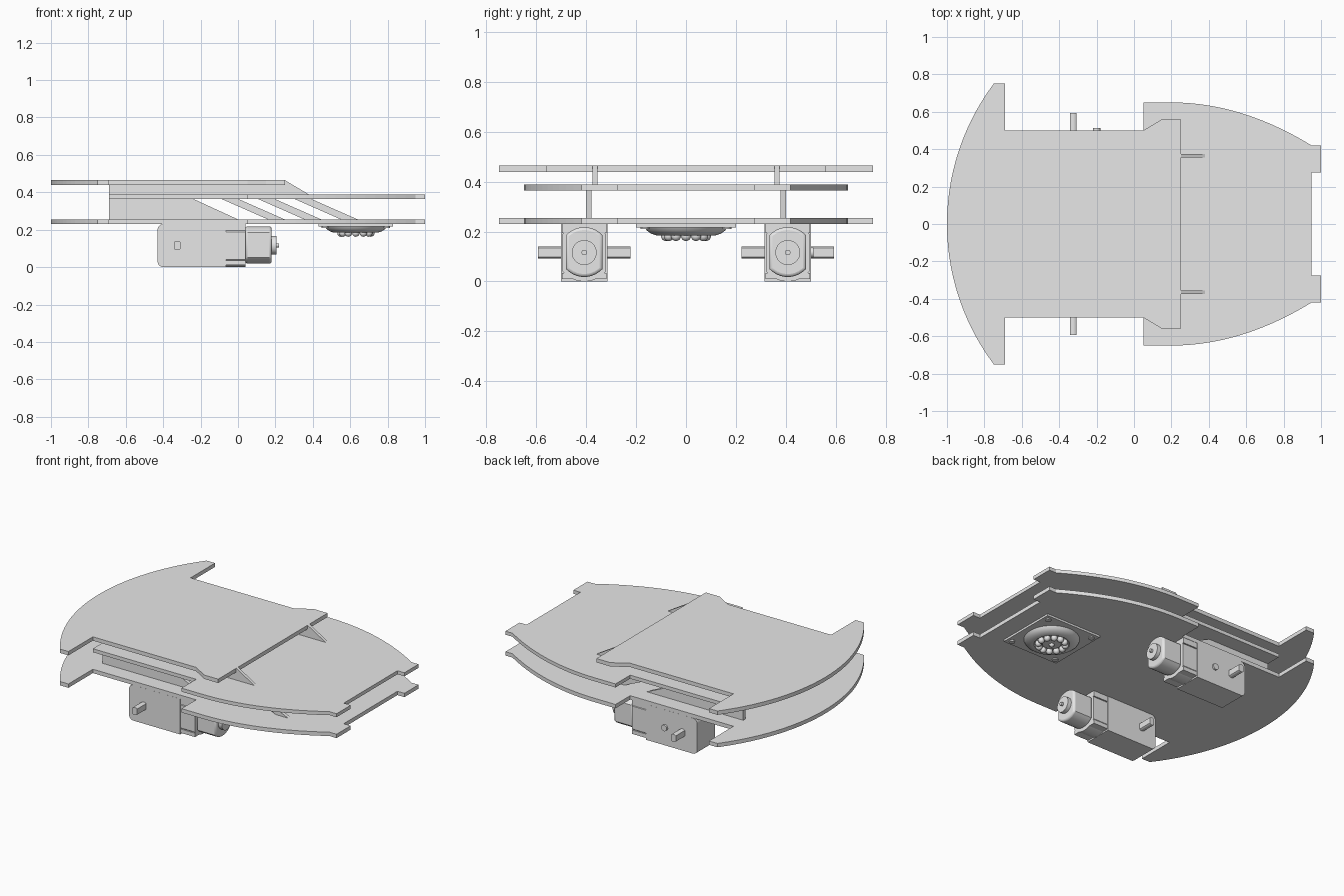
import bpy, bmesh, math
from mathutils import Matrix, Vector

cube = bpy.data.objects.get("Cube")
if cube:
    bpy.data.objects.remove(cube, do_unlink=True)

grey = bpy.data.materials.new("plain grey")
grey.use_nodes = True
COLOUR = (0.8, 0.8, 0.8, 1)
grey.diffuse_color = COLOUR
grey.node_tree.nodes["Principled BSDF"].inputs["Base Color"].default_value = COLOUR


def finish(name, bm, smooth=False, bevel=0):
    bmesh.ops.recalc_face_normals(bm, faces=bm.faces[:])
    mesh = bpy.data.meshes.new(name)
    bm.to_mesh(mesh)
    bm.free()
    mesh.materials.append(grey)
    if smooth:
        mesh.shade_smooth()
        mesh.set_sharp_from_angle(angle=math.radians(35))
    obj = bpy.data.objects.new(name, mesh)
    bpy.context.collection.objects.link(obj)
    if bevel:
        mod = obj.modifiers.new("rounded edge", "BEVEL")
        mod.width = bevel
        mod.segments = 3
        mod.limit_method = "ANGLE"
        mod.angle_limit = math.radians(50)
    return obj


def prism(name, outline, axis, start, end, **kw):
    """Extrude a flat outline along x (yz outline), y (xz) or z (xy)."""
    place = {"x": lambda a, b: (start, a, b),
             "y": lambda a, b: (a, start, b),
             "z": lambda a, b: (a, b, start)}[axis]
    bm = bmesh.new()
    face = bm.faces.new([bm.verts.new(place(a, b)) for a, b in outline])
    move = Vector([end - start if c == axis else 0 for c in "xyz"])
    out = bmesh.ops.extrude_face_region(bm, geom=[face])
    bmesh.ops.translate(bm, vec=move,
                        verts=[v for v in out["geom"] if isinstance(v, bmesh.types.BMVert)])
    return finish(name, bm, **kw)


def circle(cx, cy, r, n=24, half_width=9):
    """Circle with its first coordinate clipped flat at half_width."""
    pts = []
    for i in range(n):
        t = 2 * math.pi * (i + 0.5) / n
        x = max(-half_width, min(half_width, r * math.cos(t)))
        y = r * math.sin(t)
        if abs(r * math.cos(t)) > half_width:
            y = math.copysign(math.sqrt(r * r - half_width ** 2), y)
        p = (round(cx + x, 5), round(cy + y, 5))
        if not pts or p != pts[-1]:
            pts.append(p)
    return pts[:-1] if pts[0] == pts[-1] else pts


def mirrored(half):
    """Complete a +y half outline with its -y reflection."""
    return half + [(x, -y) for x, y in reversed(half) if y > 0]


# Outline pieces shared by the plates
tail = [(0.25 - 1.25 * math.cos(t), 1.25 * math.sin(t))
        for t in [math.asin(0.6) * i / 14 for i in range(15)]]
tail += [(-0.69, 0.75), (-0.69, 0.5)]
nose = [(0.05, 0.5), (0.05, 0.65)]
nose += [(x, 0.65 - 0.41 * (x - 0.2) ** 2) for x in [0.2 + 0.75 * i / 14 for i in range(15)]]
nose += [(1, 0.42), (1, 0.275), (0.95, 0.275)]
cover = [(0.05, 0.5), (0.15, 0.56), (0.25, 0.56)]

# Three stacked plates
prism("bottom_plate", mirrored(tail + nose), "z", 0.23, 0.255)
prism("middle_plate", mirrored([(-0.69, 0.5)] + nose), "z", 0.365, 0.388)
prism("top_plate", mirrored(tail + cover), "z", 0.44, 0.465)

# Upright walls and slanted ribs between the plates
for side, word in ((1, "left"), (-1, "right")):
    prism(word + "_upper_wall",
          [(-0.69, 0.388), (0.38, 0.388), (0.25, 0.465), (0.25, 0.44), (-0.69, 0.44)],
          "y", side * 0.355, side * 0.375)
    y0, y1 = side * 0.378, side * 0.4
    prism(word + "_lower_wall",
          [(-0.69, 0.255), (0, 0.255), (-0.24, 0.365), (-0.69, 0.365)], "y", y0, y1)
    for i in range(3):
        x = -0.09 + 0.195 * i
        prism(f"{word}_rib_{i + 1}",
              [(x, 0.365), (x + 0.09, 0.365), (x + 0.34, 0.255), (x + 0.25, 0.255)], "y", y0, y1)

# Gear motors under the bottom plate
for side, word in ((1, "left"), (-1, "right")):
    y = side * 0.408
    corner = 0.03
    box = [(-0.065, 0), (-0.065, 0.23)]
    for cz, first in ((0.23 - corner, 90), (corner, 180)):
        for i in range(6):
            t = math.radians(first + 18 * i)
            box.append((-0.43 + corner + corner * math.cos(t), cz + corner * math.sin(t)))
    prism(word + "_gearbox", box, "y", y - 0.0925, y + 0.0925, smooth=True)
    prism(word + "_motor_holder", circle(y, 0.115, 0.115, 32, 0.088), "x", -0.065, 0.04, smooth=True)
    prism(word + "_motor", circle(y, 0.118, 0.1, 32, 0.074), "x", 0.04, 0.18,
          smooth=True, bevel=0.012)
    prism(word + "_motor_boss", circle(y, 0.116, 0.05), "x", 0.18, 0.205, smooth=True)
    prism(word + "_motor_shaft", circle(y, 0.116, 0.011, 12), "x", 0.205, 0.22, smooth=True)
    # Straps over the joint between gearbox and motor
    for z0, z1 in ((0.01, 0.035), (0.195, 0.23)):
        prism(word + "_motor_strap", [(y - 0.09, z0), (y + 0.09, z0), (y + 0.09, z1), (y - 0.09, z1)],
              "x", -0.065, 0.04)
    # Flat-sided axle running through the gearbox
    prism(word + "_axle", circle(-0.325, 0.116, 0.025, 24, 0.017), "y", y - 0.185, y + 0.185,
          smooth=True)
prism("locating_peg", circle(-0.2, 0.116, 0.02), "y", 0.5, 0.512, smooth=True)

# Ball caster: flange, turned cup, ring of balls
CX = 0.63
prism("caster_flange", [(CX - 0.2, -0.2), (CX + 0.2, -0.2), (CX + 0.2, 0.2), (CX - 0.2, 0.2)],
      "z", 0.217, 0.23)
bm = bmesh.new()
profile = [(0.165, 0.218), (0.157, 0.204), (0.14, 0.192), (0.12, 0.185), (0.105, 0.184),
           (0.1, 0.195), (0.06, 0.195), (0.055, 0.185), (0, 0.182)]
ring = [bm.verts.new((r, 0, z)) for r, z in profile]
edges = [bm.edges.new(pair) for pair in zip(ring, ring[1:])]
bmesh.ops.spin(bm, geom=ring + edges, cent=(0, 0, 0), axis=(0, 0, 1),
               angle=2 * math.pi, steps=40)
bmesh.ops.remove_doubles(bm, verts=bm.verts[:], dist=0.0005)
cup = finish("caster_cup", bm, smooth=True)
cup.location.x = CX
# Cup faces look downwards
if sum(p.normal.z for p in cup.data.polygons) > 0:
    cup.data.flip_normals()

bm = bmesh.new()
for i in range(12):
    t = 2 * math.pi * i / 12
    spot = Matrix.Translation((CX + 0.08 * math.cos(t), 0.08 * math.sin(t), 0.182))
    bmesh.ops.create_uvsphere(bm, u_segments=14, v_segments=10, radius=0.02, matrix=spot)
bmesh.ops.create_uvsphere(bm, u_segments=14, v_segments=10, radius=0.016,
                          matrix=Matrix.Translation((CX, 0, 0.182)))
finish("caster_balls", bm, smooth=True)

for sx in (1, -1):
    for sy in (1, -1):
        prism("caster_screw", circle(CX + sx * 0.165, sy * 0.165, 0.018, 16), "z", 0.21, 0.217,
              smooth=True)
